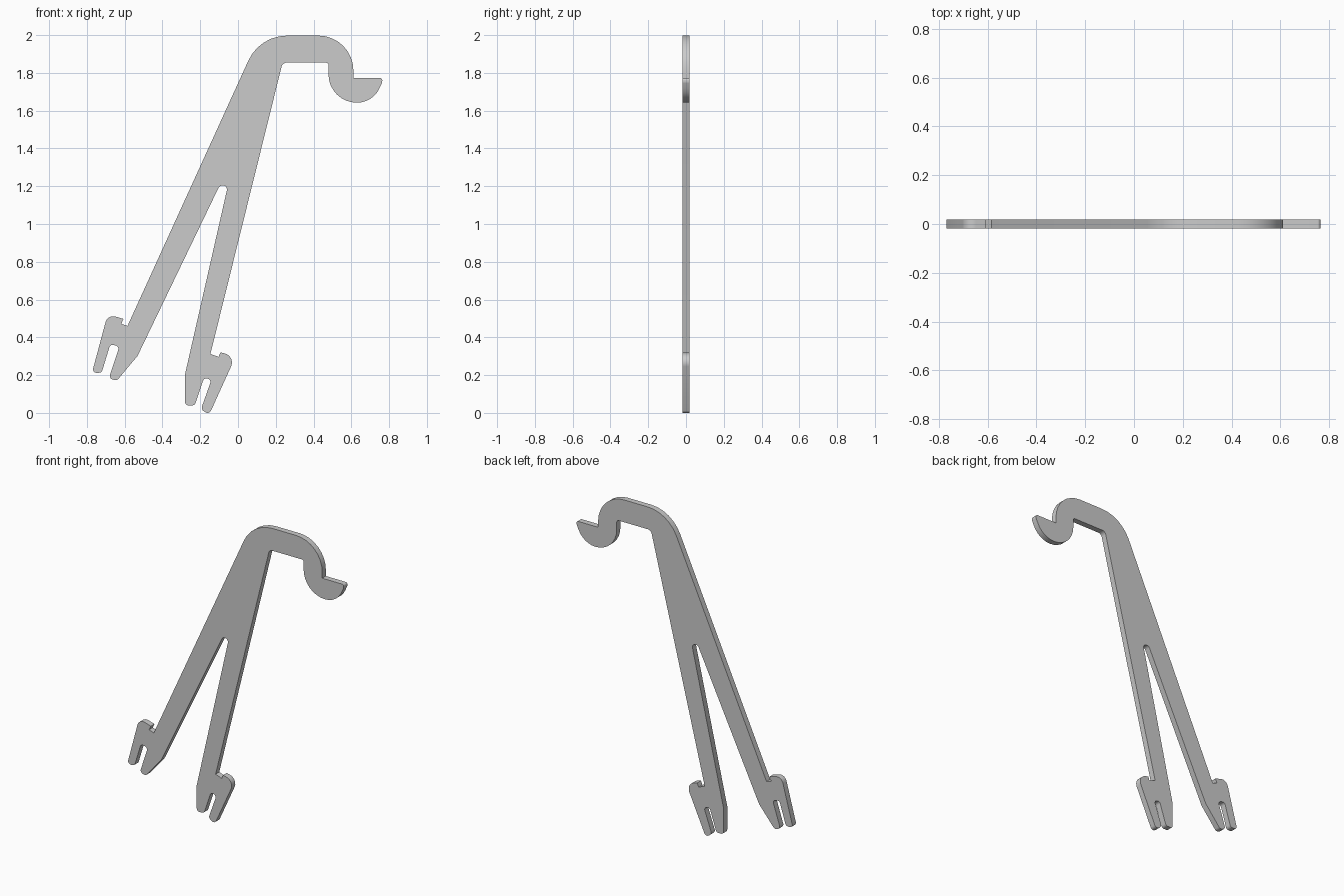
import bpy, bmesh, math
from mathutils import Vector

if "Cube" in bpy.data.objects:
    bpy.data.objects.remove(bpy.data.objects["Cube"])

THICKNESS = 0.037

# Outline corners (x, z, corner radius), clockwise, grouped by part
neck_and_hook = [
    (0.115, 2.0, 0.225), (0.611, 2.0, 0.185), (0.611, 1.775, 0),
    (0.765, 1.775, 0.012), (0.763, 1.752, 0.015), (0.715, 1.645, 0.13),
    (0.479, 1.645, 0.15), (0.479, 1.857, 0.014), (0.236, 1.857, 0.028),
]
right_foot = [
    (-0.146, 0.315, 0), (-0.103, 0.299, 0), (-0.093, 0.323, 0),
    (-0.012, 0.303, 0.05), (-0.153, -0.008, 0.021), (-0.196, 0.022, 0.022),
    (-0.140, 0.180, 0.018), (-0.180, 0.188, 0.018), (-0.229, 0.042, 0.02),
    (-0.280, 0.042, 0.018), (-0.280, 0.209, 0),
]
leg_split = [(-0.053, 1.207, 0.022), (-0.097, 1.207, 0.024)]
left_foot = [
    (-0.532, 0.304, 0), (-0.641, 0.174, 0.022), (-0.684, 0.184, 0.02),
    (-0.628, 0.355, 0.018), (-0.676, 0.366, 0.018), (-0.722, 0.215, 0.02),
    (-0.773, 0.215, 0.018), (-0.690, 0.525, 0.042), (-0.606, 0.500, 0),
    (-0.618, 0.474, 0), (-0.585, 0.463, 0),
]


def fillet(corners):
    """Replace each corner by an arc of its radius."""
    pts = []
    n = len(corners)
    for i, (x, z, r) in enumerate(corners):
        p = Vector((x, z))
        if r == 0:
            pts.append(p)
            continue
        a = Vector(corners[i - 1][:2]) - p
        b = Vector(corners[(i + 1) % n][:2]) - p
        half = a.angle(b) / 2
        t = min(r / math.tan(half), a.length * 0.95, b.length * 0.95)
        r = t * math.tan(half)
        a.normalize()
        b.normalize()
        centre = p + (a + b).normalized() * (r / math.sin(half))
        start = p + a * t - centre
        end = p + b * t - centre
        a0 = math.atan2(start.y, start.x)
        sweep = math.atan2(end.y, end.x) - a0
        sweep = (sweep + math.pi) % (2 * math.pi) - math.pi
        steps = max(4, round(abs(sweep) / math.radians(11)))
        for k in range(steps + 1):
            ang = a0 + sweep * k / steps
            pts.append(centre + Vector((math.cos(ang), math.sin(ang))) * r)
    return pts


# Flat forked plate: outline face pushed through its thickness
outline = fillet(neck_and_hook + right_foot + leg_split + left_foot)
floor = min(p.y for p in outline)
bm = bmesh.new()
face = bm.faces.new([bm.verts.new((p.x, -THICKNESS / 2, p.y - floor)) for p in outline])
res = bmesh.ops.extrude_face_region(bm, geom=[face], use_keep_orig=True)
moved = [g for g in res["geom"] if isinstance(g, bmesh.types.BMVert)]
bmesh.ops.translate(bm, vec=(0, THICKNESS, 0), verts=moved)
bmesh.ops.recalc_face_normals(bm, faces=bm.faces)
mesh = bpy.data.meshes.new("forked_hook_plate")
bm.to_mesh(mesh)
bm.free()
plate = bpy.data.objects.new("forked_hook_plate", mesh)
bpy.context.collection.objects.link(plate)

# Smooth the rounded rims, keep the plate edges crisp
bpy.context.view_layer.objects.active = plate
plate.select_set(True)
bpy.ops.object.shade_smooth_by_angle(angle=math.radians(25))
